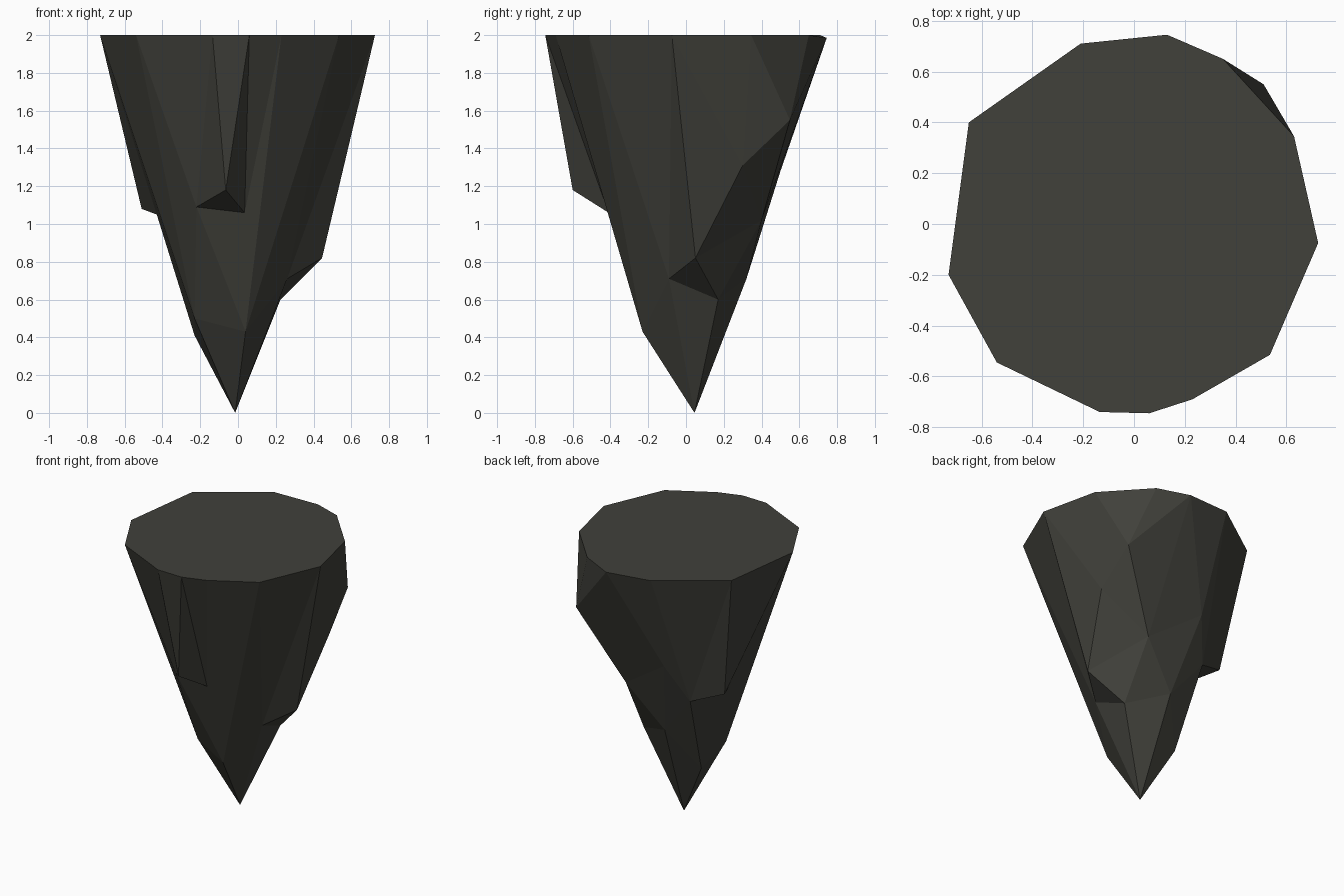
import bpy, bmesh

if "Cube" in bpy.data.objects:
    bpy.data.objects.remove(bpy.data.objects["Cube"])

# Flat dark stone colour
stone = bpy.data.materials.new("dark_stone")
stone.diffuse_color = (0.052, 0.052, 0.043, 1)
stone.use_nodes = True
stone.node_tree.nodes["Principled BSDF"].inputs["Base Color"].default_value = stone.diffuse_color

# Flat crown outline, counter-clockwise seen from above, named a to l
crown = [(.63, .345), (.35, .65), (.13, .745), (-.21, .71), (-.65, .40), (-.73, -.20),
         (-.54, -.545), (-.135, -.74), (.06, -.745), (.23, -.69), (.535, -.515), (.725, -.075)]
points = {n: (x, y, 1.985 if n == "c" else 2.0) for n, (x, y) in zip("abcdefghijkl", crown)}

# Corner points of the cliff faces and ledges
points.update({
    "C": (.51, .55, 1.55), "P": (.535, .30, 1.31), "U": (.21, .40, 1.02), "V": (-.17, .50, 1.28),
    # right ledge
    "Q": (.445, .05, .82), "R": (.26, -.09, .71), "S": (.225, .17, .60), "T": (-.05, .32, .71),
    # left ledge
    "W": (-.29, .366, 1.0), "X": (-.51, .28, 1.08), "Y": (-.43, .11, 1.05),
    # front ledge
    "D": (-.22, -.41, 1.09), "E": (-.065, -.60, 1.18), "F": (.035, -.41, 1.06),
    # narrow waist and bottom tip
    "Z": (-.23, .15, .41), "A": (-.23, -.14, .50), "B": (.04, -.23, .43), "O": (-.015, .045, 0),
})

bm = bmesh.new()
v = {name: bm.verts.new(co) for name, co in points.items()}


def fan(hub, rim):
    """Triangles from one hub point to each step along a rim."""
    for p, q in zip(rim, rim[1:]):
        bm.faces.new((v[hub], v[p], v[q]))


bm.faces.new([v[n] for n in "abcdefghijkl"])   # top cap
fan("O", "STZABRS")                            # bottom tip
fan("a", "bCPl")                               # chipped back right corner
fan("c", "bC")
fan("U", "CPQSTVcC")                           # back right cliff
fan("V", "TWdc")                               # back cliff
fan("W", "deXYZT")                             # left ledge
fan("f", "eXYAg")                              # left cliff
fan("A", "YZ")
fan("A", "gDB")                                # front left cliff
fan("D", "ghEFB")                              # front ledge
fan("i", "hEFj")
fan("B", "FjkR")                               # front right cliff
fan("l", "PQRk")                               # right cliff
fan("Q", "SR")                                 # right ledge underside

bmesh.ops.recalc_face_normals(bm, faces=bm.faces)
mesh = bpy.data.meshes.new("floating_rock")
bm.to_mesh(mesh)
bm.free()
mesh.materials.append(stone)
rock = bpy.data.objects.new("floating_rock", mesh)
bpy.context.collection.objects.link(rock)
